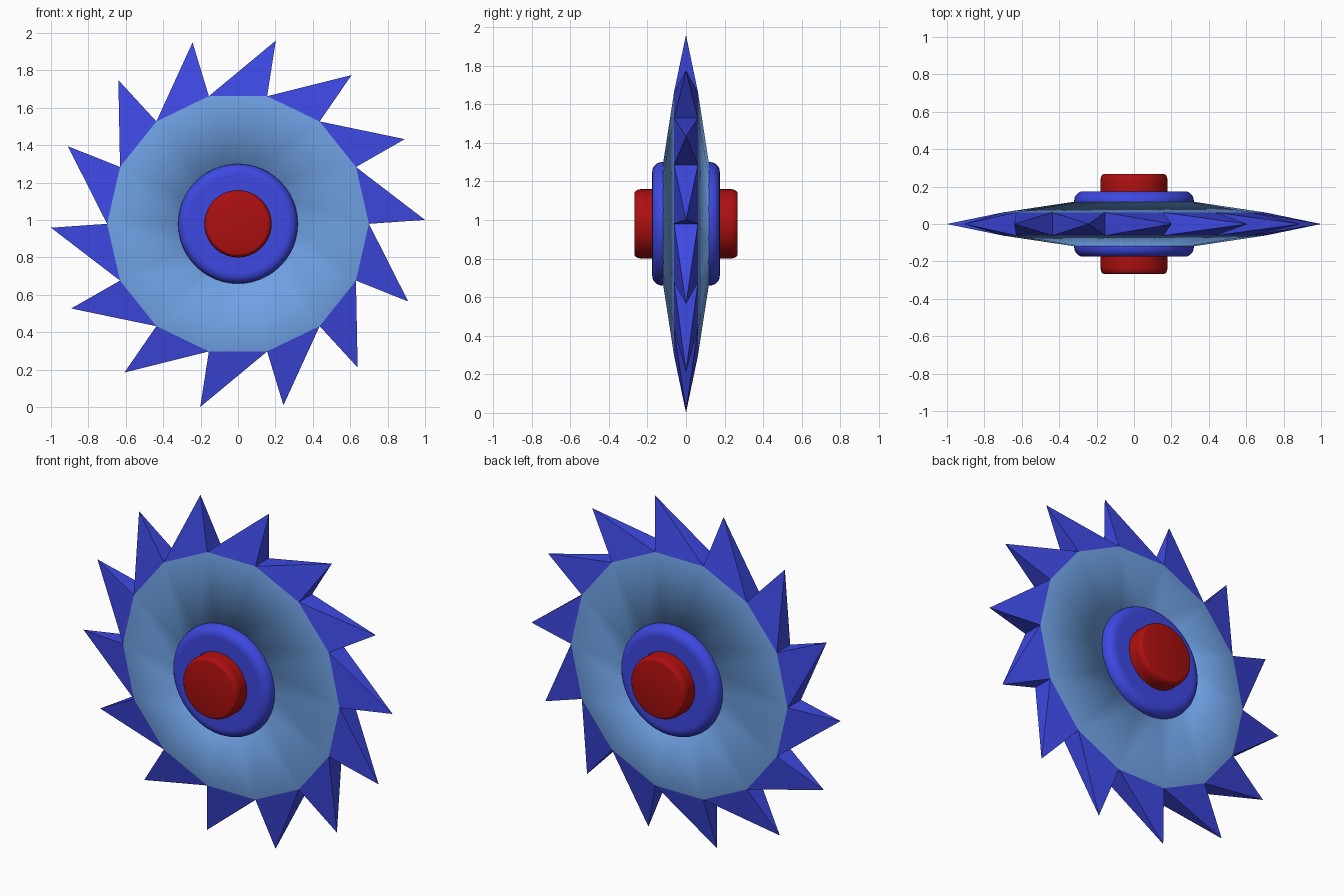
import bpy, bmesh
from math import sin, cos, pi, radians

cube = bpy.data.objects.get("Cube")
if cube:
    bpy.data.objects.remove(cube)

TEETH = 14
STEP = 2 * pi / TEETH
CENTRE = 0.98
RIM_R, RIM_Y = 0.70, 0.062


def material(name, rgb):
    mat = bpy.data.materials.new(name)
    mat.use_nodes = True
    mat.diffuse_color = (*rgb, 1)
    mat.node_tree.nodes["Principled BSDF"].inputs["Base Color"].default_value = (*rgb, 1)
    return mat


blue = material("royal blue", (0.048, 0.066, 0.76))
pale = material("pale blue", (0.16, 0.36, 0.78))
red = material("deep red", (0.42, 0.005, 0.005))


def polar(r, y, angle):
    return (r * cos(angle), y, CENTRE + r * sin(angle))


def finish(bm, name, mat):
    bmesh.ops.remove_doubles(bm, verts=bm.verts, dist=0.0001)
    bmesh.ops.recalc_face_normals(bm, faces=bm.faces)
    mesh = bpy.data.meshes.new(name)
    bm.to_mesh(mesh)
    bm.free()
    mesh.materials.append(mat)
    obj = bpy.data.objects.new(name, mesh)
    bpy.context.collection.objects.link(obj)
    return obj


def lathe(name, half, sides, mat, loop=False, sharp_r=None):
    """Turn a (radius, y) half profile, mirrored in y, about the axle."""
    profile = half + [(r, -y) for r, y in reversed(half)]
    bm = bmesh.new()
    rings = [[bm.verts.new(polar(r, y, 2 * pi * k / sides)) for k in range(sides)]
             for r, y in profile]
    pairs = list(zip(rings, rings[1:]))
    if loop:
        pairs.append((rings[-1], rings[0]))
    for a, b in pairs:
        for k in range(sides):
            n = (k + 1) % sides
            bm.faces.new((a[k], a[n], b[n], b[k])).smooth = True
    # Crisp outer rim
    if sharp_r:
        for e in bm.edges:
            mid = (e.verts[0].co + e.verts[1].co) / 2
            if (mid.x ** 2 + (mid.z - CENTRE) ** 2) ** 0.5 > sharp_r:
                e.smooth = False
    return finish(bm, name, mat)


def rounded(radius, depth, bevel_r, bevel_y, steps=5):
    """Half profile of a drum with elliptically rounded edges."""
    arc = [(radius - bevel_r * (1 - sin(t)), depth - bevel_y * (1 - cos(t)))
           for t in (i * pi / 2 / steps for i in range(steps + 1))]
    return arc


# Blade body: faceted ring, thicker toward the hub
lathe("blade_disc", [(0.30, 0.122), (RIM_R, RIM_Y)], TEETH, pale,
      loop=True, sharp_r=0.65)

# Hub collar and axle cap, through both sides
lathe("hub_collar", [(0, 0.175), (0.26, 0.175)] + rounded(0.32, 0.175, 0.05, 0.05),
      48, blue)
lathe("axle_cap", [(0, 0.267)] + rounded(0.18, 0.267, 0.02, 0.04), 40, red)

# Saw teeth: raked pyramids, one on each rim facet
bm = bmesh.new()
for k in range(TEETH):
    a = k * STEP
    base = [bm.verts.new(polar(RIM_R, y, ang)) for y, ang in
            ((-RIM_Y, a), (-RIM_Y, a + STEP), (RIM_Y, a + STEP), (RIM_Y, a))]
    tip = bm.verts.new(polar(1.0, 0, a + radians(1.2)))
    bm.faces.new(base)
    for i in range(4):
        bm.faces.new((base[i], base[(i + 1) % 4], tip))
# Each tooth keeps its own base corners through a small merge
finish(bm, "saw_teeth", blue)
